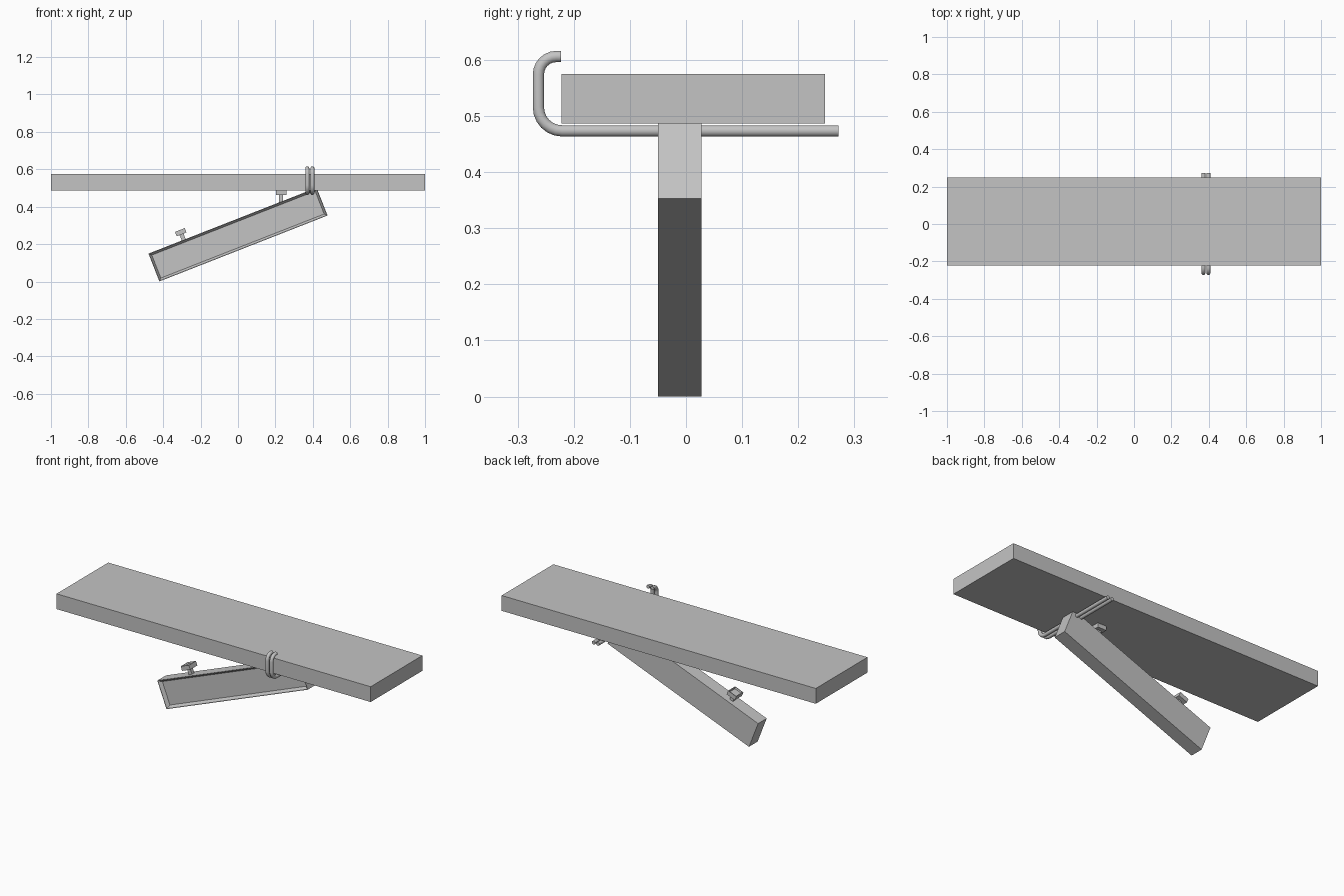
import bpy, bmesh, math
from mathutils import Matrix, Vector

cube = bpy.data.objects.get("Cube")
if cube:
    bpy.data.objects.remove(cube, do_unlink=True)

grey = bpy.data.materials.new("plain grey")
grey.use_nodes = True
COLOUR = (0.55, 0.55, 0.55, 1)
grey.diffuse_color = COLOUR
grey.node_tree.nodes["Principled BSDF"].inputs["Base Color"].default_value = COLOUR


def box(name, size, centre, tilt=0.0, recess=None):
    """Box tilted about y; recess = (direction, rim, slope, depth) sinks one face."""
    bm = bmesh.new()
    bmesh.ops.create_cube(bm, size=1)
    bmesh.ops.scale(bm, vec=size, verts=bm.verts)
    if recess:
        direction, rim, slope, depth = recess
        bm.normal_update()
        face = max(bm.faces, key=lambda f: f.normal.dot(Vector(direction)))
        bmesh.ops.inset_region(bm, faces=[face], thickness=rim)
        bmesh.ops.inset_region(bm, faces=[face], thickness=slope, depth=-depth)
    mesh = bpy.data.meshes.new(name)
    bm.to_mesh(mesh)
    bm.free()
    mesh.materials.append(grey)
    obj = bpy.data.objects.new(name, mesh)
    obj.matrix_world = Matrix.Translation(centre) @ Matrix.Rotation(-tilt, 4, 'Y')
    bpy.context.collection.objects.link(obj)
    return obj


def arc(cy, cz, radius, start, end, steps=6):
    """Points of a bend in the y-z plane, angles in degrees."""
    angles = [math.radians(start + (end - start) * i / steps) for i in range(steps + 1)]
    return [(cy + radius * math.cos(a), cz + radius * math.sin(a)) for a in angles]


def rod(name, x, path, radius):
    curve = bpy.data.curves.new(name, 'CURVE')
    curve.dimensions = '3D'
    curve.bevel_depth = radius
    curve.bevel_resolution = 3
    curve.use_fill_caps = True
    spline = curve.splines.new('POLY')
    spline.points.add(len(path) - 1)
    for point, (y, z) in zip(spline.points, path):
        point.co = (x, y, z, 1)
    curve.materials.append(grey)
    obj = bpy.data.objects.new(name, curve)
    bpy.context.collection.objects.link(obj)
    bpy.ops.object.select_all(action='DESELECT')
    obj.select_set(True)
    bpy.context.view_layer.objects.active = obj
    bpy.ops.object.convert(target='MESH')
    bpy.ops.object.shade_smooth_by_angle(angle=math.radians(50))


# Flat top board
box("board", (2, 0.47, 0.088), (0, 0.013, 0.531))

# Sloping arm with a hollowed front
TILT = math.radians(21.4)
box("arm", (0.966, 0.078, 0.16), (0, -0.011, 0.251), TILT,
    recess=((0, -1, 0), 0.004, 0.016, 0.02))


# Knobs: a stem and a dished cap
def knob(name, base, height, tilt):
    up = Vector((-math.sin(tilt), 0, math.cos(tilt)))
    base = Vector(base)
    box(name + "_stem", (0.022, 0.022, height), base + up * height / 2, tilt)
    box(name + "_cap", (0.056, 0.065, 0.025), base + up * (height + 0.0125), tilt,
        recess=((0, 0, 1), 0.006, 0.004, 0.008))


knob("lower_knob", (-0.287, -0.008, 0.215), 0.04, TILT)
knob("upper_knob", (0.23, -0.008, 0.41), 0.053, 0)

# Pair of bent rods hooking round the front edge of the board
path = [(0.272, 0.4735)]
path += arc(-0.221, 0.5155, 0.042, 270, 180)
path += arc(-0.231, 0.574, 0.032, 180, 90)
path += [(-0.223, 0.606)]
for side, x in (("right", 0.371), ("left", 0.398)):
    rod(side + "_hook_rod", x, path, 0.0105)
